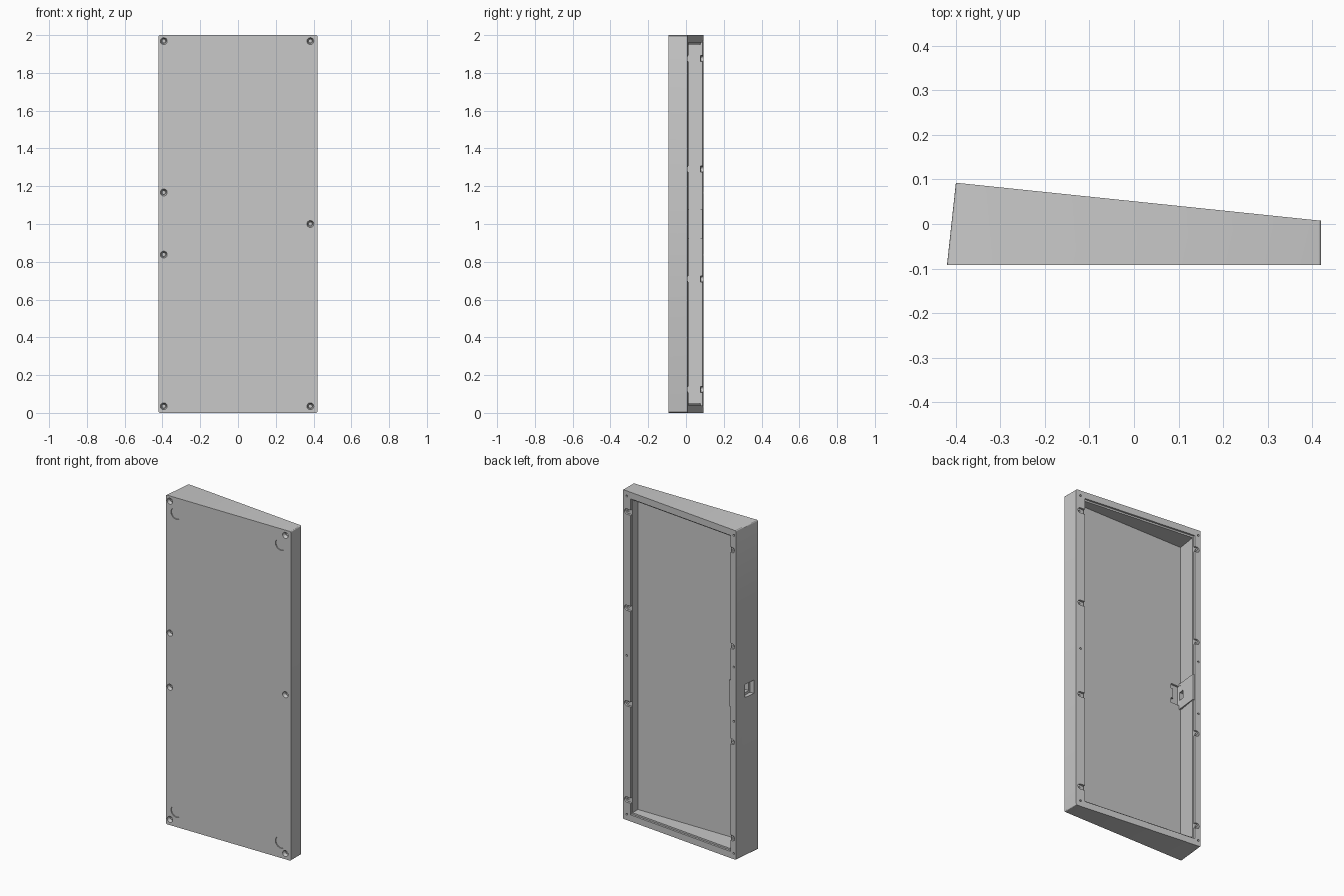
import bpy, bmesh, math
from mathutils import Vector, Matrix

old = bpy.data.objects.get("Cube")
if old:
    bpy.data.objects.remove(old, do_unlink=True)

grey = bpy.data.materials.new("plain grey")
grey.use_nodes = True
colour = (0.58, 0.58, 0.58, 1)
grey.diffuse_color = colour
grey.node_tree.nodes["Principled BSDF"].inputs["Base Color"].default_value = colour


def finish(bm, name):
    bmesh.ops.recalc_face_normals(bm, faces=bm.faces)
    mesh = bpy.data.meshes.new(name)
    bm.to_mesh(mesh)
    bm.free()
    mesh.materials.append(grey)
    obj = bpy.data.objects.new(name, mesh)
    bpy.context.collection.objects.link(obj)
    return obj


def prism(name, outline, z0, z1, round_edges=0):
    """Extrude an xy outline upwards, optionally rounding its end corners."""
    bm = bmesh.new()
    face = bm.faces.new([bm.verts.new((x, y, z0)) for x, y in outline])
    top = bmesh.ops.extrude_face_region(bm, geom=[face])["geom"]
    moved = [v for v in top if isinstance(v, bmesh.types.BMVert)]
    bmesh.ops.translate(bm, verts=moved, vec=(0, 0, z1 - z0))
    if round_edges:
        # the four edges running front to back at the side walls
        def runs_back(e):
            a, b = (v.co for v in e.verts)
            return abs(a.y - b.y) > 0.09 and abs(a.x - b.x) < 0.1
        bmesh.ops.bevel(bm, geom=[e for e in bm.edges if runs_back(e)],
                        offset=round_edges, segments=3, profile=0.5, affect='EDGES')
    return finish(bm, name)


def rod(start, direction, depth, r1, r2=None):
    """Cone or cylinder from a start point along a direction."""
    bm = bmesh.new()
    turn = Vector(direction).to_track_quat('Z', 'Y').to_matrix().to_4x4()
    place = Matrix.Translation(start) @ turn @ Matrix.Translation((0, 0, depth / 2))
    bmesh.ops.create_cone(bm, cap_ends=True, segments=24, radius1=r1,
                          radius2=r1 if r2 is None else r2, depth=depth, matrix=place)
    return finish(bm, "cutter")


def combine(obj, other, operation='DIFFERENCE'):
    mod = obj.modifiers.new("combine", 'BOOLEAN')
    mod.operation, mod.object, mod.solver = operation, other, 'EXACT'
    bpy.context.view_layer.objects.active = obj
    bpy.ops.object.modifier_apply(modifier=mod.name)
    bpy.data.objects.remove(other, do_unlink=True)


def box(x0, x1, y0, y1, z0, z1):
    return prism("cutter", [(x0, y0), (x1, y0), (x1, y1), (x0, y1)], z0, z1)


def rim_y(x):
    return 0.051 - 0.104 * x


FRONT, FLOOR = -0.0925, -0.05
rim_normal = Vector((0.104, 1, 0)).normalized()

# Wedge-shaped housing with a sloping open back
housing = prism("housing", [(-0.42, FRONT), (0.42, FRONT), (0.42, rim_y(0.42)),
                            (-0.40, rim_y(-0.40))], 0, 2, 0.007)

# Lid rebate, then the cavity with a thick side wall that follows the outside
combine(housing, prism("cutter", [(-0.361, rim_y(-0.361) - 0.012), (0.363, rim_y(0.363) - 0.012),
                                  (0.363, 0.3), (-0.361, 0.3)], 0.04, 1.96))
combine(housing, prism("cutter", [(-0.376, FLOOR), (0.358, FLOOR), (0.358, 0.3),
                                  (-0.356, 0.3), (-0.356, 0.077)], 0.05, 1.95))

# Wall thickening around the socket
combine(housing, prism("socket_block", [(-0.39, FLOOR - 0.01), (-0.366, FLOOR - 0.01),
                                        (-0.35, rim_y(-0.35) - 0.001),
                                        (-0.38, rim_y(-0.38) - 0.001)], 0.92, 1.08), 'UNION')

# Waisted circuit board pocket in the floor, and the socket through the wall
for z in (0.945, 1.035):
    combine(housing, box(-0.364, -0.308, FLOOR - 0.012, FLOOR + 0.02, z, z + 0.03))
combine(housing, box(-0.364, -0.322, FLOOR - 0.012, FLOOR + 0.02, 0.97, 1.04))
combine(housing, box(-0.5, -0.39, -0.057, 0.016, 0.96, 1.04))
combine(housing, box(-0.4, -0.35, -0.045, -0.01, 0.975, 1.025))

# Countersunk screw holes in front, matching blind holes in the rim
for x, rim_x, heights in ((-0.393, -0.385, (0.035, 0.838, 1.167, 1.968)),
                          (0.383, 0.391, (0.035, 1.0, 1.968))):
    for z in heights:
        combine(housing, rod((x, FRONT - 0.01, z), (0, 1, 0), 0.05, 0.008))
        combine(housing, rod((x, FRONT - 0.002, z), (0, 1, 0), 0.022, 0.019, 0.012))
        seat = Vector((rim_x, rim_y(rim_x), z)) - rim_normal * 0.03
        combine(housing, rod(seat, rim_normal, 0.1, 0.006))

# Lid screw pockets along both long rims
for x, inward in ((-0.375, 1), (0.392, -1)):
    for z in (0.125, 0.71, 1.29, 1.875):
        seat = Vector((x, rim_y(x), z)) - rim_normal * 0.012
        combine(housing, rod(seat, rim_normal, 0.1, 0.016))
        xs = sorted((x, x + inward * 0.032))
        combine(housing, box(*xs, rim_y(x) - 0.012, 0.3, z - 0.016, z + 0.016))
        combine(housing, rod(seat - rim_normal * 0.03, rim_normal, 0.1, 0.006))

# Shallow round foot recesses on the front
for x in (-0.35, 0.352):
    for z in (0.095, 1.905):
        combine(housing, rod((x, FRONT - 0.01, z), (0, 1, 0), 0.016, 0.036))

bpy.ops.object.select_all(action='DESELECT')
housing.select_set(True)
bpy.context.view_layer.objects.active = housing
bpy.ops.object.shade_smooth_by_angle(angle=math.radians(20))
